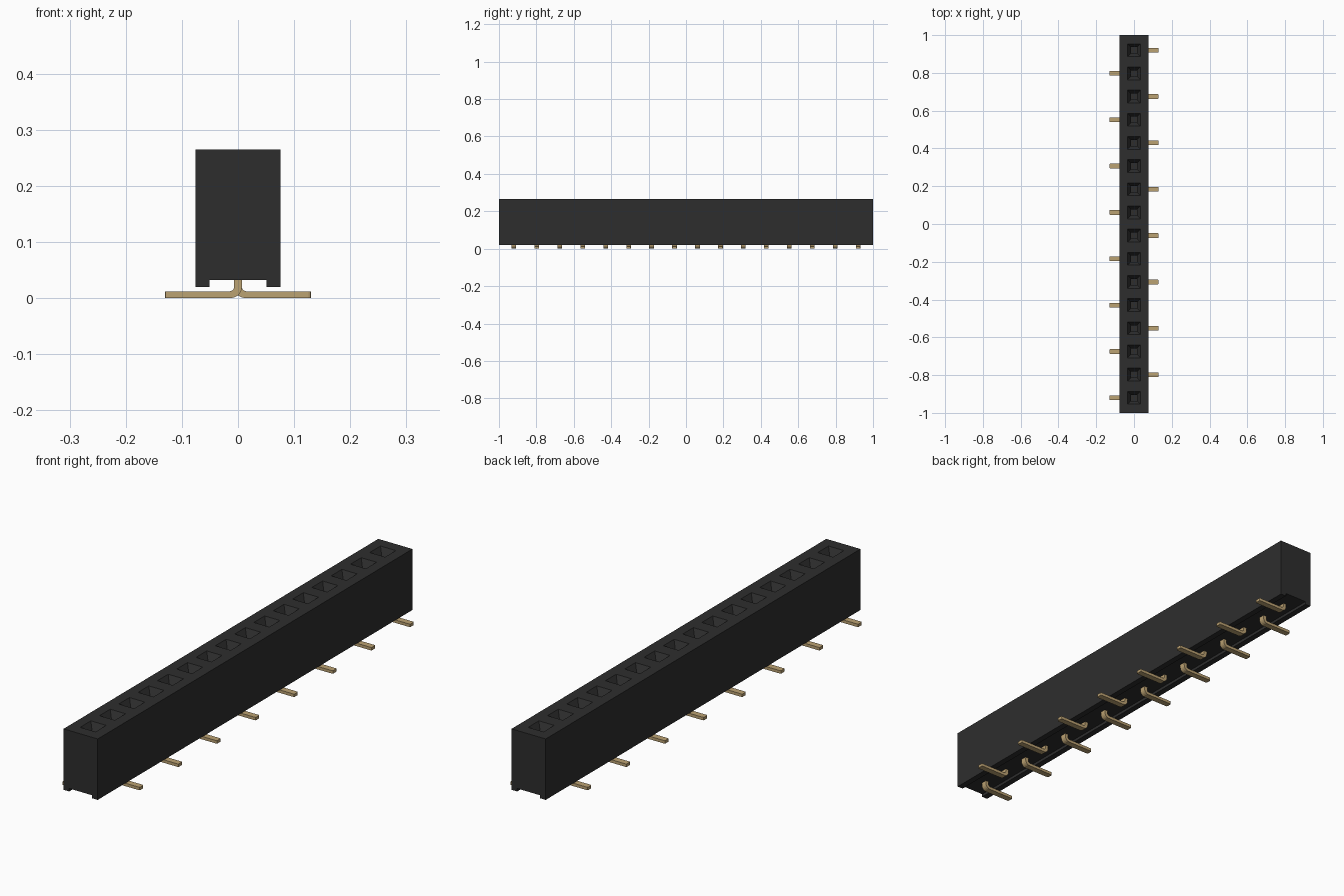
import bpy, bmesh, math
from mathutils import Vector

default = bpy.data.objects.get("Cube")
if default:
    bpy.data.objects.remove(default, do_unlink=True)

COUNT = 16
PITCH = 0.1227
HALF_LEAD = 0.0125


def material(name, rgb, roughness, metallic=0.0):
    mat = bpy.data.materials.new(name)
    mat.use_nodes = True
    mat.diffuse_color = (*rgb, 1)
    node = next(n for n in mat.node_tree.nodes if n.type == 'BSDF_PRINCIPLED')
    node.inputs["Base Color"].default_value = (*rgb, 1)
    node.inputs["Roughness"].default_value = roughness
    node.inputs["Metallic"].default_value = metallic
    return mat


plastic = material("black plastic", (0.027, 0.027, 0.027), 0.6)
brass = material("tan gold metal", (0.50, 0.36, 0.17), 0.5)


def add_object(name, bm, mat):
    bmesh.ops.recalc_face_normals(bm, faces=bm.faces)
    mesh = bpy.data.meshes.new(name)
    bm.to_mesh(mesh)
    bm.free()
    mesh.materials.append(mat)
    obj = bpy.data.objects.new(name, mesh)
    bpy.context.collection.objects.link(obj)
    return obj


def extrude_profile(bm, points, y0, y1):
    """Extrude an XZ outline along y."""
    face = bm.faces.new([bm.verts.new((x, y0, z)) for x, z in points])
    result = bmesh.ops.extrude_face_region(bm, geom=[face])
    verts = [v for v in result["geom"] if isinstance(v, bmesh.types.BMVert)]
    bmesh.ops.translate(bm, verts=verts, vec=(0, y1 - y0, 0))


def socket(bm, y):
    """Closed square funnel that narrows into a deep square bore."""
    rings = []
    for half, z in ((0.036, 0.275), (0.034, 0.265), (0.016, 0.237), (0.016, 0.07)):
        rings.append([bm.verts.new((sx * half, y + sy * half, z))
                      for sx, sy in ((-1, -1), (1, -1), (1, 1), (-1, 1))])
    for a, b in zip(rings, rings[1:]):
        for i in range(4):
            j = (i + 1) % 4
            bm.faces.new((a[i], a[j], b[j], b[i]))
    bm.faces.new(rings[0])
    bm.faces.new(rings[-1])


def arc(cx, cz, radius, steps=5):
    """Quarter arc from the left side of a circle to its bottom."""
    angles = [math.pi + math.pi / 2 * i / steps for i in range(steps + 1)]
    return [(cx + radius * math.cos(a), cz + radius * math.sin(a)) for a in angles]


pin_places = [((COUNT - 1) / 2 - i) * PITCH for i in range(COUNT)]

# Housing with a channel along its underside
bm = bmesh.new()
half_outline = [(0.076, 0.265), (0.076, 0.02), (0.051, 0.02), (0.051, 0.032)]
outline = half_outline + [(-x, z) for x, z in reversed(half_outline)]
extrude_profile(bm, outline, -1, 1)
housing = add_object("housing", bm, plastic)

# Cut the row of sockets
bm = bmesh.new()
for y in pin_places:
    socket(bm, y)
cutter = add_object("socket_cutter", bm, plastic)
cutter.hide_render = True
cut = housing.modifiers.new("sockets", 'BOOLEAN')
cut.operation = 'DIFFERENCE'
cut.solver = 'EXACT'
cut.object = cutter
bpy.context.view_layer.update()
graph = bpy.context.evaluated_depsgraph_get()
housing.data = bpy.data.meshes.new_from_object(housing.evaluated_get(graph))
housing.modifiers.clear()
bpy.data.objects.remove(cutter, do_unlink=True)

# Bent lead outline: stem, rounded heel, flat foot
lead_outline = ([(-0.007, 0.065)] + arc(0.013, 0.02, 0.02)
                + [(0.13, 0), (0.13, 0.012)]
                + list(reversed(arc(0.015, 0.02, 0.008))) + [(0.007, 0.065)])

# Leads alternate sides along the row
for i, y in enumerate(pin_places):
    side = 1 if i % 2 == 0 else -1
    bm = bmesh.new()
    points = [(x * side, z) for x, z in lead_outline]
    extrude_profile(bm, points, y - HALF_LEAD, y + HALF_LEAD)
    tips = [e for e in bm.edges if all(abs(v.co.x) > 0.129 for v in e.verts)
            and abs(e.verts[0].co.z - e.verts[1].co.z) > 0.005]
    bmesh.ops.bevel(bm, geom=tips, offset=0.004, segments=2,
                    profile=0.5, affect='EDGES')
    # Slim spring contacts inside the bore
    for s in (-1, 1):
        x = s * 0.009
        extrude_profile(bm, [(x - 0.0015, 0.06), (x + 0.0015, 0.06),
                             (x + 0.0015, 0.17), (x - 0.0015, 0.17)],
                        y - 0.004, y + 0.004)
    add_object(f"lead_{i + 1}", bm, brass)
